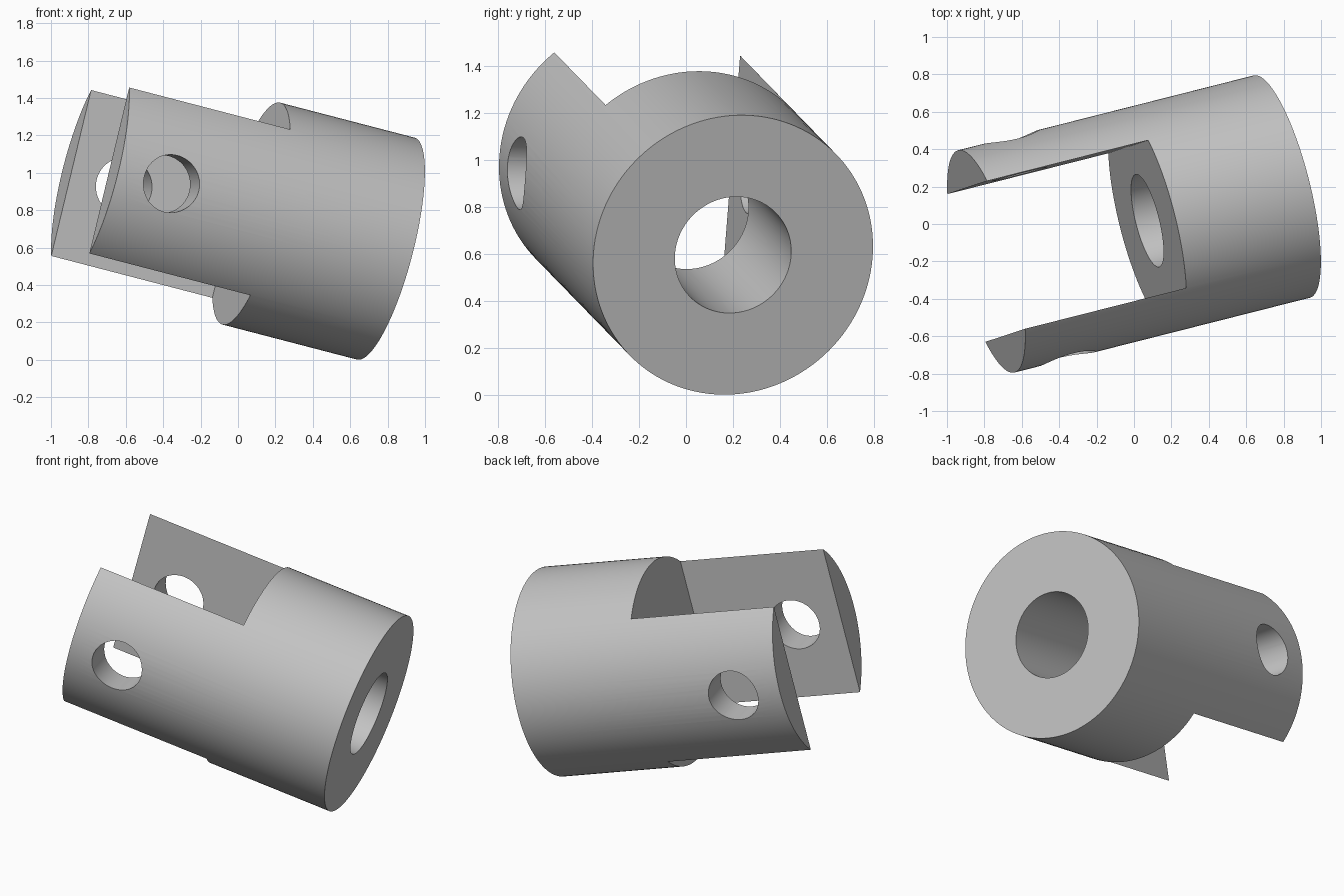
import bpy
from mathutils import Vector, Matrix

cube = bpy.data.objects.get("Cube")
if cube:
    bpy.data.objects.remove(cube, do_unlink=True)

# Main sizes: local z runs from the fork tips to the solid end
TIP = Vector((-0.79, -0.2, 1.006))
END = Vector((0.79, 0.2, 0.595))
LENGTH = (END - TIP).length
RADIUS = 0.613
SLOT_WIDTH = 0.816
SLOT_DEPTH = 0.916
BORE_RADIUS = 0.255
PIN_RADIUS = 0.155
PIN_HEIGHT = 0.30

# Tilted frame: x crosses the prongs, z follows the shaft
axis = (END - TIP).normalized()
across = Vector((0.21, -0.79, 0.012))
across = (across - axis * across.dot(axis)).normalized()
side = axis.cross(across)
frame = Matrix((across, side, axis)).transposed().to_4x4()
frame.translation = TIP


def cylinder(name, radius, depth, center, rotation=(0, 0, 0), sides=128):
    bpy.ops.mesh.primitive_cylinder_add(vertices=sides, radius=radius, depth=depth,
                                        location=center, rotation=rotation)
    obj = bpy.context.object
    obj.name = name
    return obj


def cut(target, cutter):
    cutter.hide_render = True
    mod = target.modifiers.new(cutter.name, 'BOOLEAN')
    mod.operation = 'DIFFERENCE'
    mod.solver = 'EXACT'
    mod.object = cutter
    bpy.context.view_layer.objects.active = target
    bpy.ops.object.modifier_apply(modifier=mod.name)
    bpy.data.objects.remove(cutter, do_unlink=True)


# Solid round body
body = cylinder("fork_body", RADIUS, LENGTH, (0, 0, LENGTH / 2))

# Slot between the two prongs
bpy.ops.mesh.primitive_cube_add(size=1, location=(0, 0, SLOT_DEPTH - 1))
slot = bpy.context.object
slot.name = "slot_cutter"
slot.scale = (SLOT_WIDTH, 3, 2)
bpy.context.view_layer.update()
cut(body, slot)

# Shaft bore and cross pin holes
cut(body, cylinder("bore_cutter", BORE_RADIUS, 4, (0, 0, 1), sides=96))
cut(body, cylinder("pin_cutter", PIN_RADIUS, 4, (0, 0, PIN_HEIGHT), (0, 1.570796, 0), 64))

# Place the finished part at its tilt
body.data.transform(frame @ body.matrix_world)
body.matrix_world = Matrix.Identity(4)

# Plain grey finish
grey = bpy.data.materials.new("plain_grey")
grey.use_nodes = True
colour = (0.55, 0.55, 0.55, 1)
grey.diffuse_color = colour
grey.node_tree.nodes["Principled BSDF"].inputs["Base Color"].default_value = colour
body.data.materials.clear()
body.data.materials.append(grey)

bpy.ops.object.select_all(action='DESELECT')
body.select_set(True)
bpy.context.view_layer.objects.active = body
bpy.ops.object.shade_smooth_by_angle(angle=0.52)
